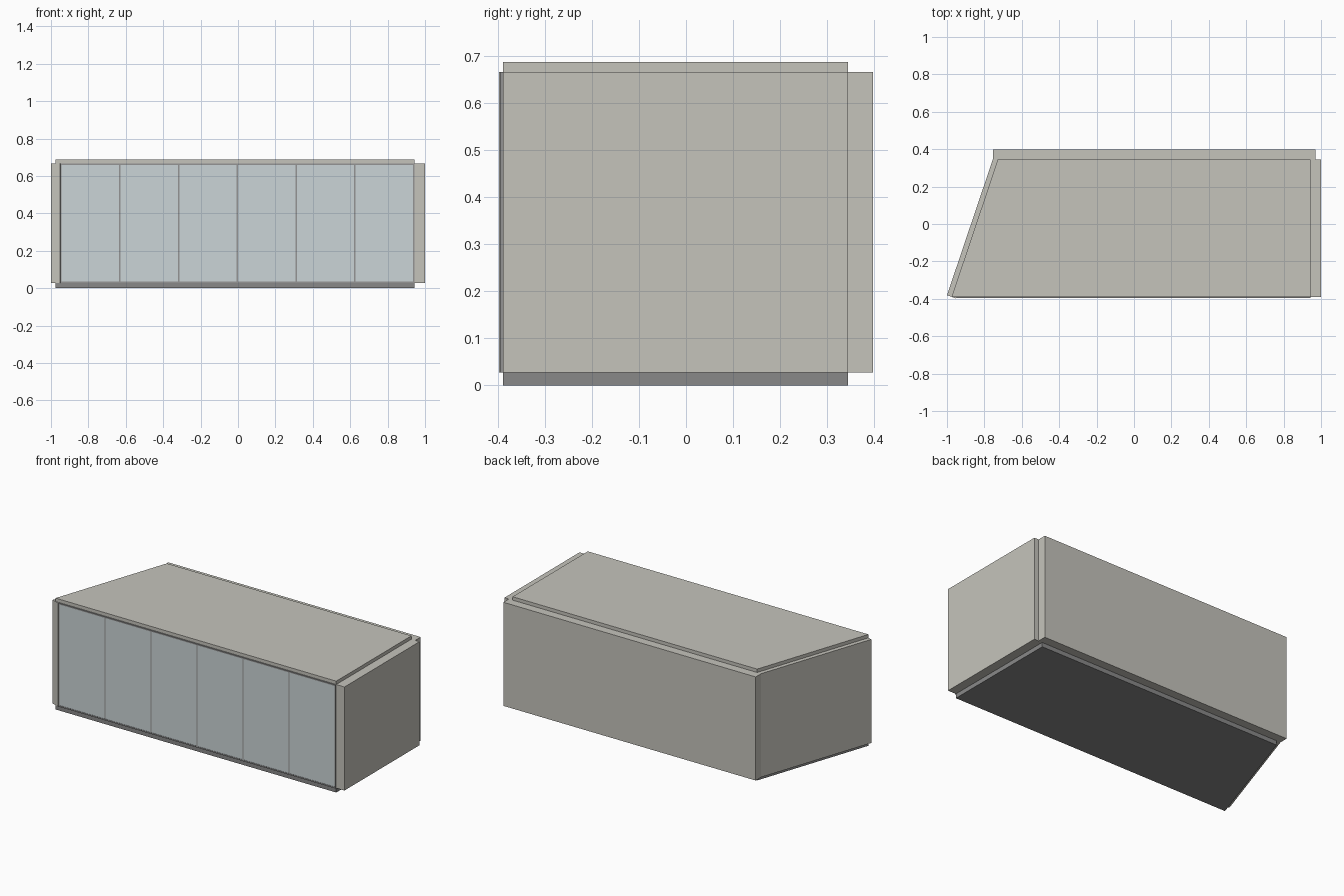
import bpy, bmesh

if "Cube" in bpy.data.objects:
    bpy.data.objects.remove(bpy.data.objects["Cube"])


def material(name, rgb):
    m = bpy.data.materials.new(name)
    m.diffuse_color = (*rgb, 1)
    m.use_nodes = True
    m.node_tree.nodes["Principled BSDF"].inputs["Base Color"].default_value = m.diffuse_color
    return m


WALL = material("plaster", (0.56, 0.55, 0.50))
FLOOR = material("floor_grey", (0.25, 0.25, 0.25))
GLASS = material("glass", (0.60, 0.66, 0.68))
FRAME = material("frame_grey", (0.30, 0.30, 0.30))


def prism(name, outline, z0, z1, mat):
    """Extrude a plan outline (counter-clockwise) from z0 to z1."""
    bm = bmesh.new()
    base = bm.faces.new([bm.verts.new((x, y, z0)) for x, y in outline])
    ext = bmesh.ops.extrude_face_region(bm, geom=[base], use_keep_orig=True)
    verts = [v for v in ext["geom"] if isinstance(v, bmesh.types.BMVert)]
    bmesh.ops.translate(bm, verts=verts, vec=(0, 0, z1 - z0))
    bmesh.ops.recalc_face_normals(bm, faces=bm.faces)
    mesh = bpy.data.meshes.new(name)
    bm.to_mesh(mesh)
    bm.free()
    ob = bpy.data.objects.new(name, mesh)
    mesh.materials.append(mat)
    bpy.context.collection.objects.link(ob)
    return ob


def box(name, x0, x1, y0, y1, z0, z1, mat):
    return prism(name, [(x0, y0), (x1, y0), (x1, y1), (x0, y1)], z0, z1, mat)


Z0, Z1, TOP = 0.027, 0.667, 0.688

# Floor and ceiling slabs share the slanted plan
plan = [(-0.975, -0.389), (0.944, -0.389), (0.944, 0.345), (-0.728, 0.345)]
prism("floor_slab", plan, 0, Z0, FLOOR)
prism("ceiling_slab", plan, Z1, TOP, WALL)

# Walls: slanted left, straight back, straight right
prism("left_wall", [(-1.0, -0.381), (-0.951, -0.398), (-0.702, 0.345), (-0.755, 0.345)],
      Z0, Z1, WALL)
box("back_wall", -0.755, 0.97, 0.345, 0.398, Z0, Z1, WALL)
box("right_wall", 0.944, 1.0, -0.389, 0.345, Z0, Z1, WALL)

# Glazed front: rails, mullions and six panes
X0, X1, N, W = -0.951, 0.944, 6, 0.008
YF, YB = -0.396, -0.387
step = (X1 - X0 - W) / N
box("bottom_rail", X0, X1, YF, YB, Z0, Z0 + W, FRAME)
box("top_rail", X0, X1, YF, YB, Z1 - W, Z1, FRAME)
for i in range(N + 1):
    x = X0 + i * step
    box(f"mullion_{i + 1}", x, x + W, YF, YB, Z0 + W, Z1 - W, FRAME)
    if i < N:
        box(f"glass_pane_{i + 1}", x + W, x + step, -0.394, -0.390, Z0 + W, Z1 - W, GLASS)
